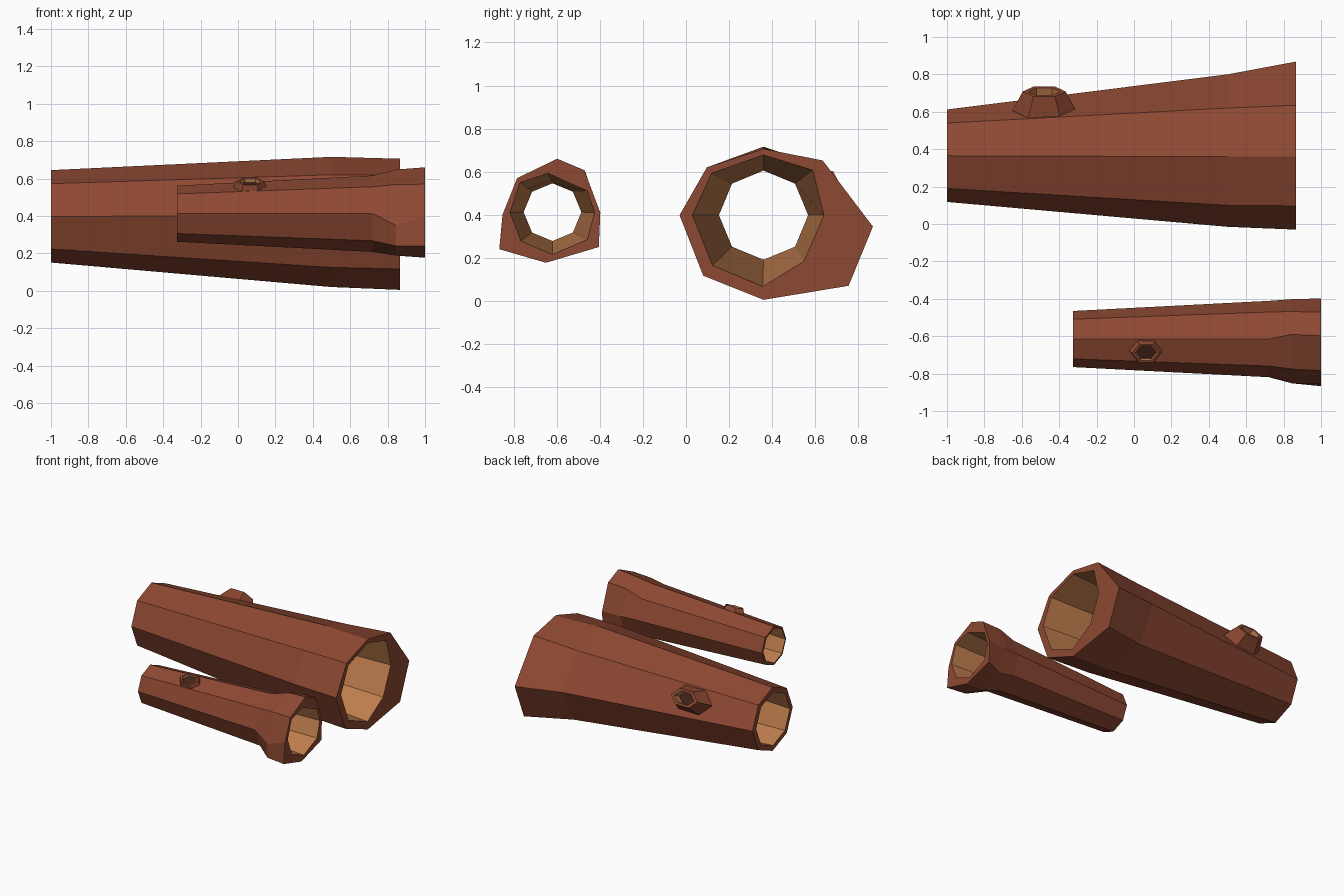
import bpy, bmesh
from math import cos, sin, radians
from mathutils import Vector

if "Cube" in bpy.data.objects:
    bpy.data.objects.remove(bpy.data.objects["Cube"])


def material(name, color):
    m = bpy.data.materials.new(name)
    m.diffuse_color = (*color, 1)
    m.use_nodes = True
    m.node_tree.nodes["Principled BSDF"].inputs["Base Color"].default_value = m.diffuse_color
    return m


bark = material("bark", (0.27, 0.066, 0.032))
wood = material("inner_wood", (0.52, 0.205, 0.075))
dark = material("hollow_dark", (0.055, 0.017, 0.01))


def octagon(y, z, r):
    return [(y + r * cos(radians(45 * i)), z + r * sin(radians(45 * i))) for i in range(8)]


def loft(name, rings, mats):
    """Bridge rings in order; mats gives the material index for each band."""
    bm = bmesh.new()
    loops = [[bm.verts.new(p) for p in ring] for ring in rings]
    for k, mat in enumerate(mats):
        a, b = loops[k], loops[(k + 1) % len(loops)]
        n = len(a)
        for i in range(n):
            j = (i + 1) % n
            f = bm.faces.new((a[i], a[j], b[j], b[i]))
            f.material_index = mat
    if len(mats) < len(rings):           # closed floor of a knot
        bm.faces.new(loops[-1]).material_index = 2
    bmesh.ops.recalc_face_normals(bm, faces=bm.faces)
    if len(mats) < len(rings):           # open shell: make the rim face outward
        up = (Vector(rings[1][0]) - Vector(rings[0][0]))
        floor = max(bm.faces, key=lambda f: len(f.verts))
        if floor.normal.dot(up) < 0:
            bmesh.ops.reverse_faces(bm, faces=bm.faces)
    me = bpy.data.meshes.new(name)
    bm.to_mesh(me)
    bm.free()
    for m in (bark, wood, dark):
        me.materials.append(m)
    ob = bpy.data.objects.new(name, me)
    bpy.context.collection.objects.link(ob)
    return ob


def log(name, outer, inner):
    """Outer sections run along x, inner sections run back; the loop closes into a tube."""
    rings = [[(x, y, z) for y, z in sec] for x, sec in outer + inner]
    loft(name, rings, [0] * len(outer) + [1] * (len(inner) - 1) + [0])


def knot(name, center, angle, steps):
    """Hexagonal collar on a log face; steps are (half length, half width, height)."""
    c, a = Vector(center), radians(angle)
    nrm, u, ax = Vector((0, cos(a), sin(a))), Vector((0, -sin(a), cos(a))), Vector((1, 0, 0))
    hexa = [(1, 0), (.5, 1), (-.5, 1), (-1, 0), (-.5, -1), (.5, -1)]
    rings = [[c + ax * (p * l) + u * (q * w) + nrm * h for p, q in hexa] for l, w, h in steps]
    loft(name, rings, [0, 0, 1])


# large log, swelling to an uneven root end
log("large_log",
    [(-1.0, octagon(.365, .398, .247)),
     (.5, [(.80, .37), (.62, .627), (.36, .716), (.10, .62), (-.015, .40),
           (.095, .125), (.36, .02), (.66, .105)]),
     (.865, [(.868, .345), (.635, .652), (.36, .706), (.097, .62), (-.03, .398),
             (.08, .117), (.36, .005), (.755, .07)])],
    [(.865, [(.64, .398), (.588, .607), (.36, .677), (.12, .593), (.03, .398),
             (.123, .165), (.356, .067), (.547, .184)]),
     (-1.0, octagon(.36, .398, .207))])

# small log with a flared foot
log("small_log",
    [(-.325, octagon(-.615, .412, .15)),
     (.72, octagon(-.615, .412, .204)),
     (.845, [(-.402, .41), (-.468, .60), (-.59, .648), (-.775, .568), (-.852, .35),
             (-.845, .24), (-.66, .188), (-.46, .235)]),
     (1.0, [(-.398, .41), (-.472, .607), (-.598, .66), (-.784, .57), (-.852, .40),
            (-.867, .24), (-.65, .177), (-.405, .25)])],
    [(1.0, [(-.425, .41), (-.458, .51), (-.64, .592), (-.77, .55), (-.817, .41),
            (-.765, .277), (-.62, .216), (-.458, .286)]),
     (-.325, octagon(-.62, .412, .134))])

# knot collars
knot("large_knot", (-.48, .615, .505), 27,
     [(.17, .09, -.01), (.115, .058, .105), (.085, .042, .105), (.08, .04, .04)])
knot("small_knot", (.065, -.678, .553), 112.5,
     [(.095, .062, -.012), (.075, .052, .035), (.058, .042, .035), (.056, .04, .012)])
